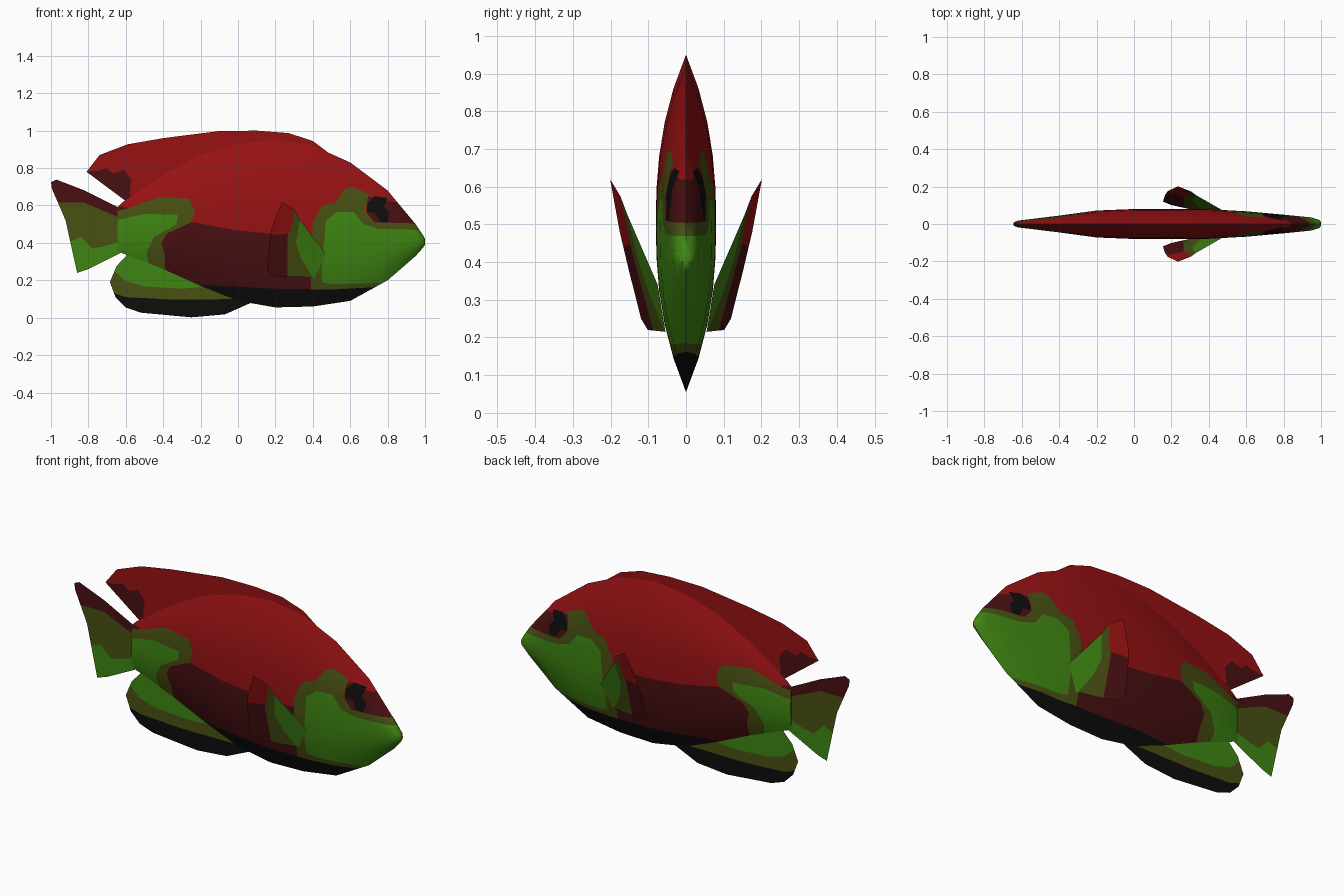
import bpy, bmesh
from mathutils import Vector

if "Cube" in bpy.data.objects:
    bpy.data.objects.remove(bpy.data.objects["Cube"])

COLOURS = {
    "red": (.31, .006, .007),
    "dark_red": (.068, .005, .006),
    "olive": (.065, .082, .006),
    "green": (.05, .24, .006),
    "black": (.004, .004, .004),
}
NAMES = list(COLOURS)
MATERIALS = []
for name, rgb in COLOURS.items():
    mat = bpy.data.materials.new(name)
    mat.use_nodes = True
    mat.diffuse_color = (*rgb, 1)
    bsdf = mat.node_tree.nodes["Principled BSDF"]
    bsdf.inputs["Base Color"].default_value = (*rgb, 1)
    bsdf.inputs["Roughness"].default_value = .7
    MATERIALS.append(mat)


def sides(poly):
    return zip(poly, poly[1:] + poly[:1])


def below(*line):
    """Close a side-view line downwards into a polygon."""
    return [*line, (line[-1][0], -1), (line[0][0], -1)]


def inside(x, z, poly):
    hit = False
    for (ax, az), (bx, bz) in sides(poly):
        if (az > z) != (bz > z) and x < (bx - ax) * (z - az) / (bz - az) + ax:
            hit = not hit
    return hit


def cut(bm, a, b):
    """Score the faces near one side-view segment along its line."""
    (x_low, x_high), (z_low, z_high) = sorted((a[0], b[0])), sorted((a[1], b[1]))
    faces = []
    for f in bm.faces:
        xs = [v.co.x for v in f.verts]
        zs = [v.co.z for v in f.verts]
        if max(xs) >= x_low and min(xs) <= x_high and max(zs) >= z_low and min(zs) <= z_high:
            faces.append(f)
    edges = {e for f in faces for e in f.edges}
    verts = {v for f in faces for v in f.verts}
    bmesh.ops.bisect_plane(bm, geom=list(verts) + list(edges) + faces, dist=1e-5,
                           plane_co=(a[0], 0, a[1]),
                           plane_no=Vector((b[1] - a[1], 0, a[0] - b[0])).normalized())


def paint(bm, colour, poly):
    """Cut a side-view polygon into the mesh and colour the faces within it."""
    for a, b in sides(poly):
        cut(bm, a, b)
    for f in bm.faces:
        centre = f.calc_center_median()
        if inside(centre.x, centre.z, poly):
            f.material_index = NAMES.index(colour)


def finish(bm, name):
    mesh = bpy.data.meshes.new(name)
    bm.to_mesh(mesh)
    bm.free()
    for mat in MATERIALS:
        mesh.materials.append(mat)
    obj = bpy.data.objects.new(name, mesh)
    bpy.context.collection.objects.link(obj)
    return obj


def fin(name, base, outline, depth=lambda x, z: 0, **bands):
    """Thin sheet from a side-view outline, with bands of colour below lines."""
    bm = bmesh.new()
    face = bm.faces.new([bm.verts.new((x, depth(x, z), z)) for x, z in outline])
    face.material_index = NAMES.index(base)
    bmesh.ops.triangulate(bm, faces=[face])
    for colour, line in bands.items():
        paint(bm, colour, below(*line))
    finish(bm, name)


# Body: pointed oval sections lofted along x (x, bottom, top, half width)
STATIONS = [
    (-.645, .36, .59, .008), (-.62, .345, .615, .018), (-.4, .26, .765, .045),
    (-.2, .17, .87, .072), (0, .09, .93, .08), (.2, .055, .95, .08),
    (.4, .06, .92, .079), (.6, .09, .83, .068), (.8, .2, .68, .05),
    (.95, .33, .5, .035), (.99, .375, .44, .022), (1, .39, .42, .01),
]
STEPS = 5
heights = [i / STEPS for i in range(STEPS, -STEPS - 1, -1)]
half = [(1 - abs(t) ** 2.4, t) for t in heights]
section = half + [(-w, t) for w, t in reversed(half[1:-1])]
bm = bmesh.new()
rings = []
for x, low, top, width in STATIONS:
    mid, tall = (low + top) / 2, (top - low) / 2
    rings.append([bm.verts.new((x, w * width, mid + t * tall)) for w, t in section])
for r, s in zip(rings, rings[1:]):
    for (a, b), (c, d) in zip(sides(r), sides(s)):
        bm.faces.new((a, b, d, c))
bm.faces.new(rings[0])
bm.faces.new(rings[-1])
bmesh.ops.recalc_face_normals(bm, faces=bm.faces[:])

# Belly and snout
paint(bm, "dark_red", below((-.7, .61), (-.6, .59), (-.4, .5), (-.24, .51), (-.03, .47),
                            (.17, .45), (.42, .44)))
paint(bm, "dark_red", below((.69, .65), (.82, .62), (1.1, .61)))
# Tail root
paint(bm, "olive", below((-.7, .56), (-.6, .58), (-.42, .645), (-.26, .635), (-.23, .57),
                         (-.25, .51), (-.38, .45), (-.41, .4), (-.39, .33)))
paint(bm, "green", below((-.7, .51), (-.5, .555), (-.32, .55), (-.33, .5), (-.45, .43),
                         (-.49, .35), (-.47, .25)))
# Cheek
paint(bm, "olive", below((.39, .32), (.4, .51), (.45, .6), (.52, .615), (.57, .685),
                         (.61, .7), (.7, .66), (.68, .57), (.73, .51), (1.1, .5)))
paint(bm, "green", below((.45, .28), (.47, .52), (.53, .565), (.62, .565), (.67, .5),
                         (.75, .475), (1.1, .465)))
# Underside
paint(bm, "olive", below((.4, .2), (.5, .18), (.76, .185)))
paint(bm, "black", below((-.3, .18), (0, .165), (.2, .155), (.5, .15), (.85, .17)))
# Eyes
paint(bm, "black", [(.73, .65), (.8, .64), (.78, .59), (.81, .56), (.8, .51), (.76, .51),
                    (.735, .56), (.69, .565), (.69, .605)])
body = finish(bm, "body")
bpy.ops.object.select_all(action="DESELECT")
body.select_set(True)
bpy.context.view_layer.objects.active = body
bpy.ops.object.shade_smooth_by_angle(angle=.7)

# Dorsal fin
fin("dorsal_fin", "red",
    [(-.575, .605), (-.81, .78), (-.74, .87), (-.59, .927), (-.4, .96), (-.1, .998),
     (.1, 1), (.27, .987), (.4, .945), (.5, .87), (0, .85), (-.4, .7)],
    dark_red=[(-.85, .78), (-.75, .785), (-.7, .8), (-.67, .77), (-.61, .79), (-.57, .74),
              (-.58, .66), (-.5, .6)])

# Tail fin
fin("tail_fin", "dark_red",
    [(-.62, .58), (-.82, .68), (-.97, .738), (-1, .725), (-.995, .69), (-.9, .47),
     (-.86, .24), (-.8, .26), (-.62, .35)],
    olive=[(-1.1, .615), (-.82, .615), (-.75, .585), (-.6, .52)],
    green=[(-.95, .385), (-.84, .43), (-.78, .37), (-.72, .38), (-.6, .42)])

# Lower rear fin
fin("anal_fin", "green",
    [(-.58, .35), (-.65, .275), (-.685, .19), (-.655, .11), (-.6, .055), (-.52, .027),
     (-.25, .002), (-.07, .018), (.07, .08), (0, .13), (-.2, .2), (-.4, .3)],
    olive=[(-.75, .28), (-.65, .24), (-.6, .195), (-.5, .168), (-.3, .155), (.1, .19)],
    black=[(-.75, .16), (-.6, .11), (-.35, .097), (.1, .1)])

# Pectoral fins, flaring out and up from the flanks
for side, sign in (("left", 1), ("right", -1)):
    fin(side + "_pectoral_fin", "red",
        [(.47, .34), (.41, .215), (.2, .22), (.155, .25), (.165, .38), (.18, .48),
         (.235, .62), (.305, .575), (.33, .525)],
        lambda x, z: sign * (.0856 - .217 * x + .269 * z),
        dark_red=[(.1, .44), (.6, .46)],
        olive=[(.265, .43), (.295, .52), (.31, .65), (.6, .65)],
        green=[(.41, .2), (.34, .31), (.31, .4), (.33, .52), (.34, .65), (.6, .65)])
